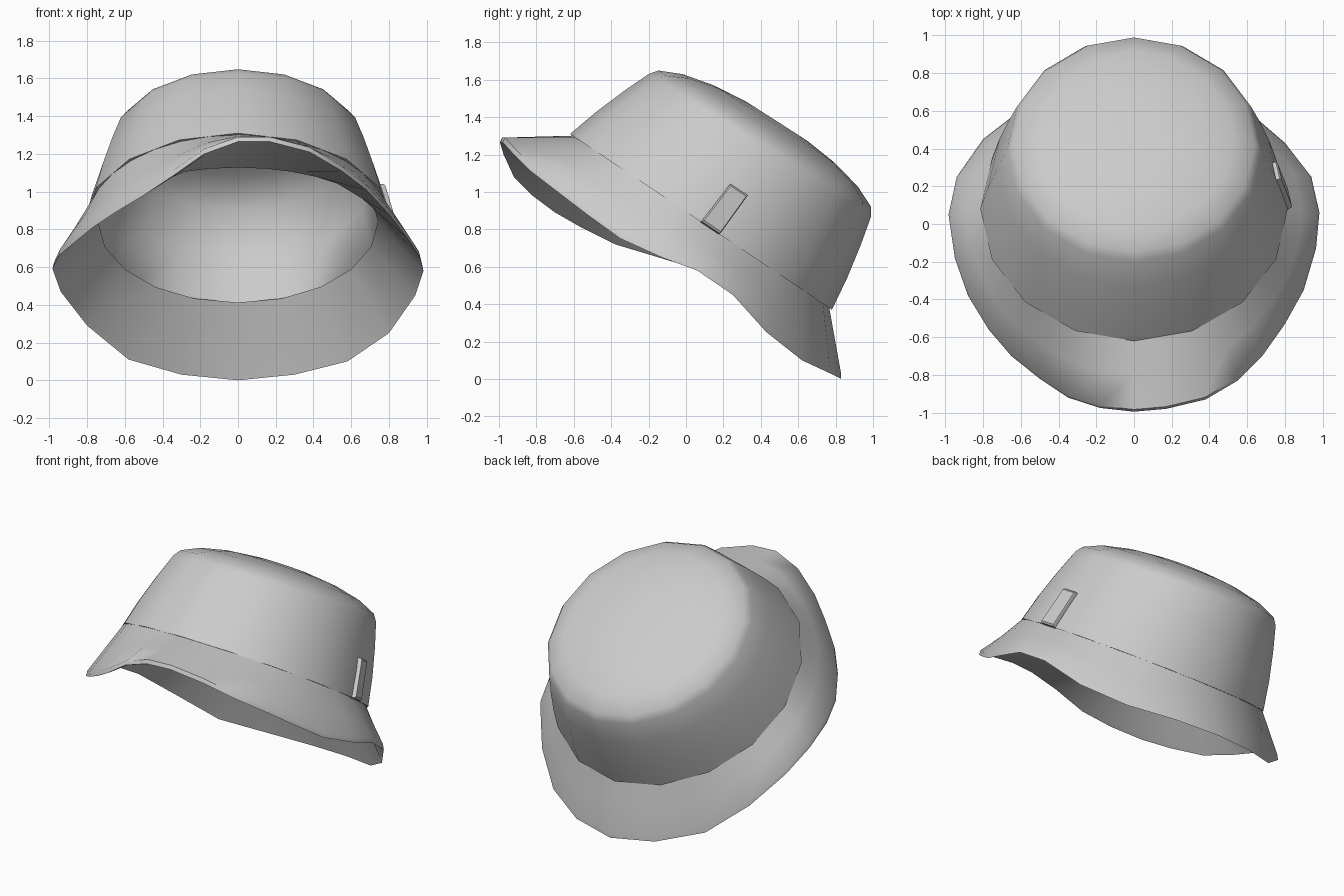
import bpy, bmesh
from math import sin, cos, radians, pi
from mathutils import Vector as V

if "Cube" in bpy.data.objects:
    bpy.data.objects.remove(bpy.data.objects["Cube"])

mat = bpy.data.materials.new("grey_cloth")
mat.diffuse_color = (0.6, 0.6, 0.6, 1)
mat.use_nodes = True
mat.node_tree.nodes["Principled BSDF"].inputs["Base Color"].default_value = mat.diffuse_color

# Tilted crown rings: centre, half vector toward the front, half width
SEAM = (V((0, 0.08, 0.84)), V((0, -0.70, 0.47)), 0.815)
TOP = (V((0, 0.415, 1.275)), V((0, -0.585, 0.375)), 0.66)
AXIS = V((0, 0.54, 0.84))


def ring_point(ring, a, s=1.0):
    """Point on a ring; a = 0 at the front, 90 at +x, 180 at the back."""
    c, f, w = ring
    return c + (f * cos(radians(a)) + V((w * sin(radians(a)), 0, 0))) * s


def crown_point(a, t, s=1.0):
    bulge = 1 + 0.06 * t * (1 - t)
    return ring_point(SEAM, a, s * bulge).lerp(ring_point(TOP, a, s * bulge), t)


def make(name, rings, angle, cap=False):
    """Loft closed rings of equal length into one smooth object."""
    bm = bmesh.new()
    loops = [[bm.verts.new(p) for p in r] for r in rings]
    n = len(loops[0])
    for lo, hi in zip(loops, loops[1:]):
        for i in range(n):
            j = (i + 1) % n
            bm.faces.new((lo[i], lo[j], hi[j], hi[i]))
    if cap:
        bm.faces.new(loops[-1])
        if cap == "both":
            bm.faces.new(loops[0][::-1])
    bmesh.ops.recalc_face_normals(bm, faces=bm.faces)
    me = bpy.data.meshes.new(name)
    bm.to_mesh(me)
    bm.free()
    me.materials.append(mat)
    ob = bpy.data.objects.new(name, me)
    bpy.context.collection.objects.link(ob)
    bpy.ops.object.select_all(action='DESELECT')
    ob.select_set(True)
    bpy.context.view_layer.objects.active = ob
    bpy.ops.object.shade_smooth_by_angle(angle=radians(angle))
    return ob


# Crown: inner lining up and over the hem to the outer wall and domed top
A16 = [i * 22.5 for i in range(16)]


def dome(s, h):
    return [ring_point(TOP, a, s) + AXIS * h for a in A16]


lining = [dome(0.3, 0.09), dome(0.65, 0.06), dome(0.94, -0.03)]
lining += [[crown_point(a, t, 0.95) for a in A16] for t in (0.5, 0.0)]
wall = [[crown_point(a, t) for a in A16] for t in (0, 0.33, 0.66, 0.94)]
top = [dome(0.97, 0.012), dome(0.8, 0.065), dome(0.55, 0.105), dome(0.28, 0.125)]
make("crown", lining + wall + top, 80, cap="both")

# Brim edge, back to front, on the right and the left side
RIGHT = [(0.3, 0.77, 0.03), (0.58, 0.62, 0.10), (0.8, 0.43, 0.25), (0.94, 0.25, 0.45),
         (0.983, 0.06, 0.58), (0.965, -0.13, 0.65), (0.9, -0.35, 0.75), (0.8, -0.53, 0.88),
         (0.68, -0.70, 1.01), (0.55, -0.83, 1.11), (0.38, -0.93, 1.21), (0.17, -0.98, 1.265)]
LEFT = [(-0.3, 0.77, 0.03), (-0.58, 0.62, 0.11), (-0.8, 0.45, 0.29), (-0.94, 0.25, 0.47),
        (-0.983, 0.05, 0.59), (-0.95, -0.18, 0.66), (-0.88, -0.38, 0.72), (-0.77, -0.56, 0.81),
        (-0.65, -0.70, 0.89), (-0.50, -0.82, 0.98), (-0.35, -0.92, 1.08), (-0.18, -0.975, 1.20)]
edge = [V(p) for p in [(0, 0.83, 0.0)] + RIGHT + [(0, -0.995, 1.265)] + LEFT[::-1]]
half = [18 * i for i in range(1, 6)] + [90 + 11.25 * i for i in range(1, 8)]
angles = [180] + [180 - h for h in half] + [0] + [180 + h for h in half[::-1]]

seam = [ring_point(SEAM, a, 0.98) for a in angles]
hem = [ring_point(SEAM, a, 0.91) - V((0, 0, 0.14 * max(0, cos(radians(a))))) for a in angles]
edge_top = [e + (s - e).normalized() * 0.012 + V((0, 0, 0.024)) for e, s in zip(edge, seam)]
edge_low = [e + (h - e).normalized() * 0.025 - V((0, 0, 0.004)) * cos(radians(a))
            for e, h, a in zip(edge, hem, angles)]
mid = [s.lerp(e, 0.5) for s, e in zip(seam, edge_top)]
make("brim", [seam, mid, edge_top, edge, edge_low, hem, seam], 50)

# Small sewn tab on the right side of the crown
flat = lambda f, t: crown_point(90, t).lerp(crown_point(112.5, t), f)
corners = [flat(0.0, 0.0), flat(0.36, 0.0), flat(0.36, 0.46), flat(0.0, 0.46)]
out = (corners[1] - corners[0]).cross(corners[3] - corners[0]).normalized()
out *= 1 if out.x > 0 else -1
centre = sum(corners, V()) / 4
make("side_tab", [[c - out * 0.02 for c in corners], [c + out * 0.018 for c in corners],
                  [c.lerp(centre, 0.08) + out * 0.026 for c in corners]], 30, cap="both")
